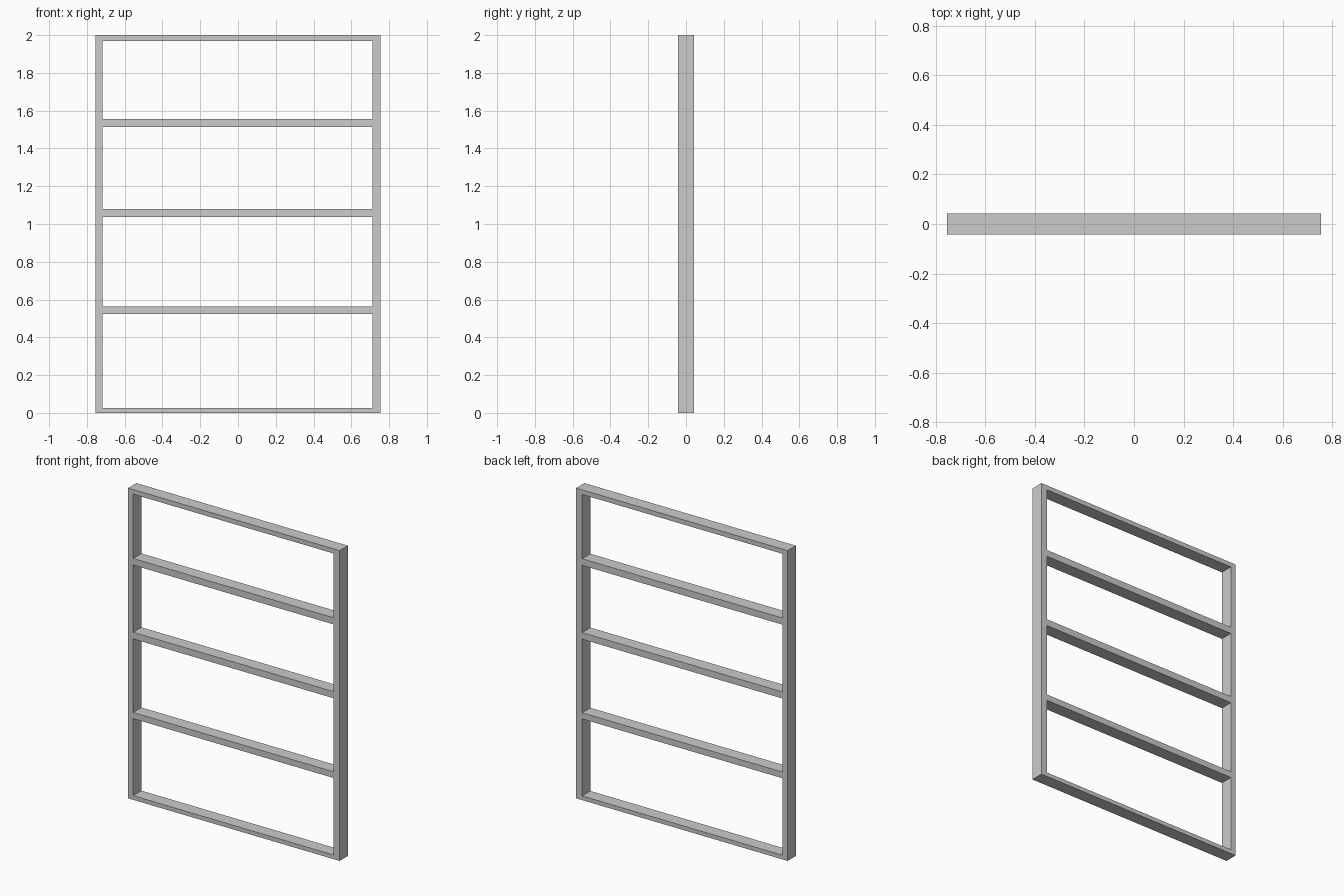
import bpy

if "Cube" in bpy.data.objects:
    bpy.data.objects.remove(bpy.data.objects["Cube"])

DEPTH = 0.084
HALF_W = 0.754
LEFT_IN, RIGHT_IN = -0.718, 0.711


def box(name, x0, x1, z0, z1):
    bpy.ops.mesh.primitive_cube_add(size=1, location=((x0 + x1) / 2, 0, (z0 + z1) / 2))
    ob = bpy.context.object
    ob.name = name
    ob.scale = (x1 - x0, DEPTH, z1 - z0)
    bpy.ops.object.transform_apply(location=False, rotation=False, scale=True)
    return ob


# Full-height side posts
box("left_post", -HALF_W, LEFT_IN, 0, 2)
box("right_post", RIGHT_IN, HALF_W, 0, 2)

# Horizontal rails butted between the posts
rails = {
    "bottom_rail": (0.0, 0.027),
    "lower_rail": (0.523, 0.563),
    "middle_rail": (1.037, 1.08),
    "upper_rail": (1.513, 1.556),
    "top_rail": (1.97, 2.0),
}
for name, (z0, z1) in rails.items():
    box(name, LEFT_IN, RIGHT_IN, z0, z1)
